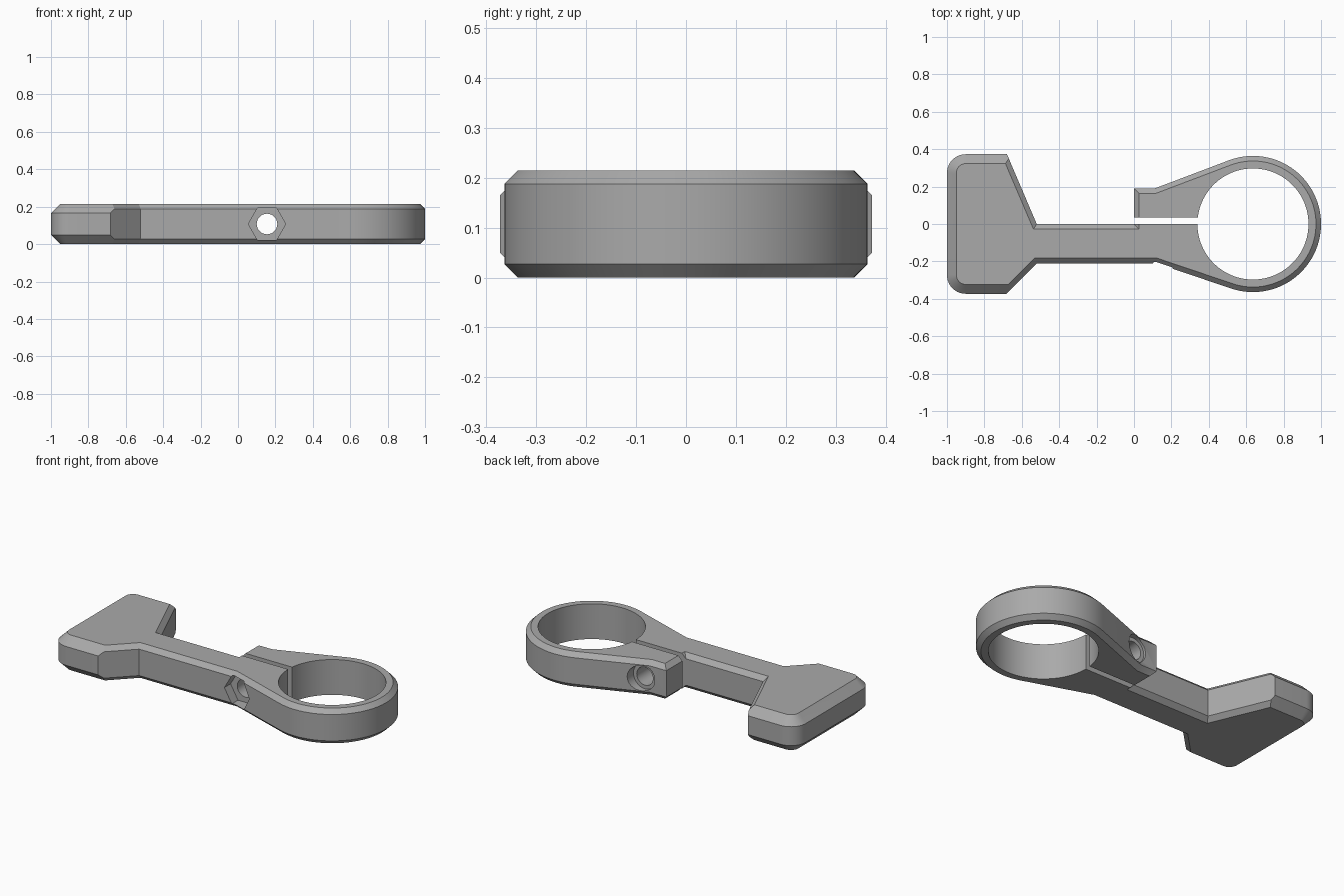
import bpy
import bmesh
from math import sin, cos, asin, atan2, hypot, pi, radians
from mathutils import Vector, Matrix

HEIGHT = 0.215
RING_X, RING_R, BORE_R = 0.636, 0.364, 0.297
BOLT_X, BOLT_Z = 0.155, HEIGHT / 2

if "Cube" in bpy.data.objects:
    bpy.data.objects.remove(bpy.data.objects["Cube"], do_unlink=True)

grey = bpy.data.materials.new("plain grey")
grey.use_nodes = True
grey.diffuse_color = (0.4, 0.4, 0.4, 1)
grey.node_tree.nodes["Principled BSDF"].inputs["Base Color"].default_value = grey.diffuse_color


def arc(cx, cy, r, start, end, steps):
    angles = [start + (end - start) * i / steps for i in range(steps + 1)]
    return [(cx + r * cos(a), cy + r * sin(a)) for a in angles]


def inset(points, d):
    """Mitred inward offset of a counter-clockwise outline."""
    out = []
    for i, p in enumerate(points):
        p, a, b = Vector(p), Vector(points[i - 1]), Vector(points[(i + 1) % len(points)])
        e1, e2 = (p - a).normalized(), (b - p).normalized()
        n1, n2 = Vector((-e1.y, e1.x)), Vector((-e2.y, e2.x))
        out.append(p + (n1 + n2) * d / (1 + n1.dot(n2)))
    return out


def make_object(name, bm):
    bmesh.ops.recalc_face_normals(bm, faces=bm.faces)
    mesh = bpy.data.meshes.new(name)
    bm.to_mesh(mesh)
    bm.free()
    mesh.materials.append(grey)
    obj = bpy.data.objects.new(name, mesh)
    bpy.context.collection.objects.link(obj)
    return obj


def chamfered_plate(name, outline, d):
    """Flat plate with both rims chamfered by d."""
    small = inset(outline, d)
    levels = [(small, 0), (outline, d), (outline, HEIGHT - d), (small, HEIGHT)]
    bm = bmesh.new()
    rows = [[bm.verts.new((p[0], p[1], z)) for p in pts] for pts, z in levels]
    for low, high in zip(rows, rows[1:]):
        for i in range(len(low)):
            bm.faces.new((low[i - 1], low[i], high[i], high[i - 1]))
    bm.faces.new(rows[0][::-1])
    bm.faces.new(rows[-1])
    return make_object(name, bm)


def prism(name, radius, sides, length, matrix):
    bm = bmesh.new()
    bmesh.ops.create_cone(bm, cap_ends=True, segments=sides, radius1=radius,
                          radius2=radius, depth=length, matrix=matrix)
    return make_object(name, bm)


def across(name, radius, sides, y1, y2):
    """Prism along y at the bolt position."""
    place = Matrix.Translation((BOLT_X, (y1 + y2) / 2, BOLT_Z)) @ Matrix.Rotation(pi / 2, 4, "X")
    spin = Matrix.Rotation(pi / 2 if sides == 6 else 0, 4, "Z")
    return prism(name, radius, sides, y2 - y1, place @ spin)


def combine(body, tool, operation):
    mod = body.modifiers.new(operation, "BOOLEAN")
    mod.operation, mod.solver, mod.object = operation, "EXACT", tool
    bpy.context.view_layer.objects.active = body
    bpy.ops.object.modifier_apply(modifier=mod.name)
    bpy.data.objects.remove(tool, do_unlink=True)


def tangent_angle(x, y):
    """Angle on the ring where a line from the given jaw corner touches it."""
    dx, dy = RING_X - x, abs(y)
    return pi / 2 + asin(RING_R / hypot(dx, dy)) - atan2(dy, dx)


# Arm, jaw and ring outline; the head flares past its final edges
low, high = (0.12, -0.21), (0.11, 0.19)
outline = [(-0.776, 0.6), (-1.4, 0.6), (-1.4, -0.6), (-0.91, -0.6), (-0.52, -0.21), low]
outline += arc(RING_X, 0, RING_R, -tangent_angle(*low), tangent_angle(*high), 64)
outline += [high, (0, 0.19), (0, 0), (-0.52, 0)]
body = chamfered_plate("clamp_body", outline, 0.027)

# Head boundary with rounded corners and a broader chamfer
head = arc(-0.9, 0.273, 0.1, pi / 2, pi, 10) + arc(-0.9, -0.273, 0.1, pi, 1.5 * pi, 10)
head += [(-0.6, -0.373), (-0.4, -2), (2, -2), (2, 2), (-0.4, 2), (-0.6, 0.373)]
combine(body, chamfered_plate("head_limit", head, 0.05), "INTERSECT")

# Ring bore
combine(body, prism("bore", BORE_R, 96, 1, Matrix.Translation((RING_X, 0, 0))), "DIFFERENCE")

# Clamping slot
bm = bmesh.new()
bmesh.ops.create_cube(bm, size=1, matrix=Matrix.Translation((0.225, 0.0175, 0.1))
                      @ Matrix.Diagonal((0.55, 0.035, 1, 1)))
combine(body, make_object("slot", bm), "DIFFERENCE")

# Bolt hole, nut pocket and screw head counterbore
combine(body, across("bolt_hole", 0.055, 32, -0.6, 0.6), "DIFFERENCE")
combine(body, across("nut_pocket", 0.1, 6, -0.5, -0.15), "DIFFERENCE")
combine(body, across("counterbore", 0.077, 32, 0.175, 0.5), "DIFFERENCE")

bpy.ops.object.select_all(action="DESELECT")
body.select_set(True)
bpy.context.view_layer.objects.active = body
bpy.ops.object.shade_smooth_by_angle(angle=radians(25))
